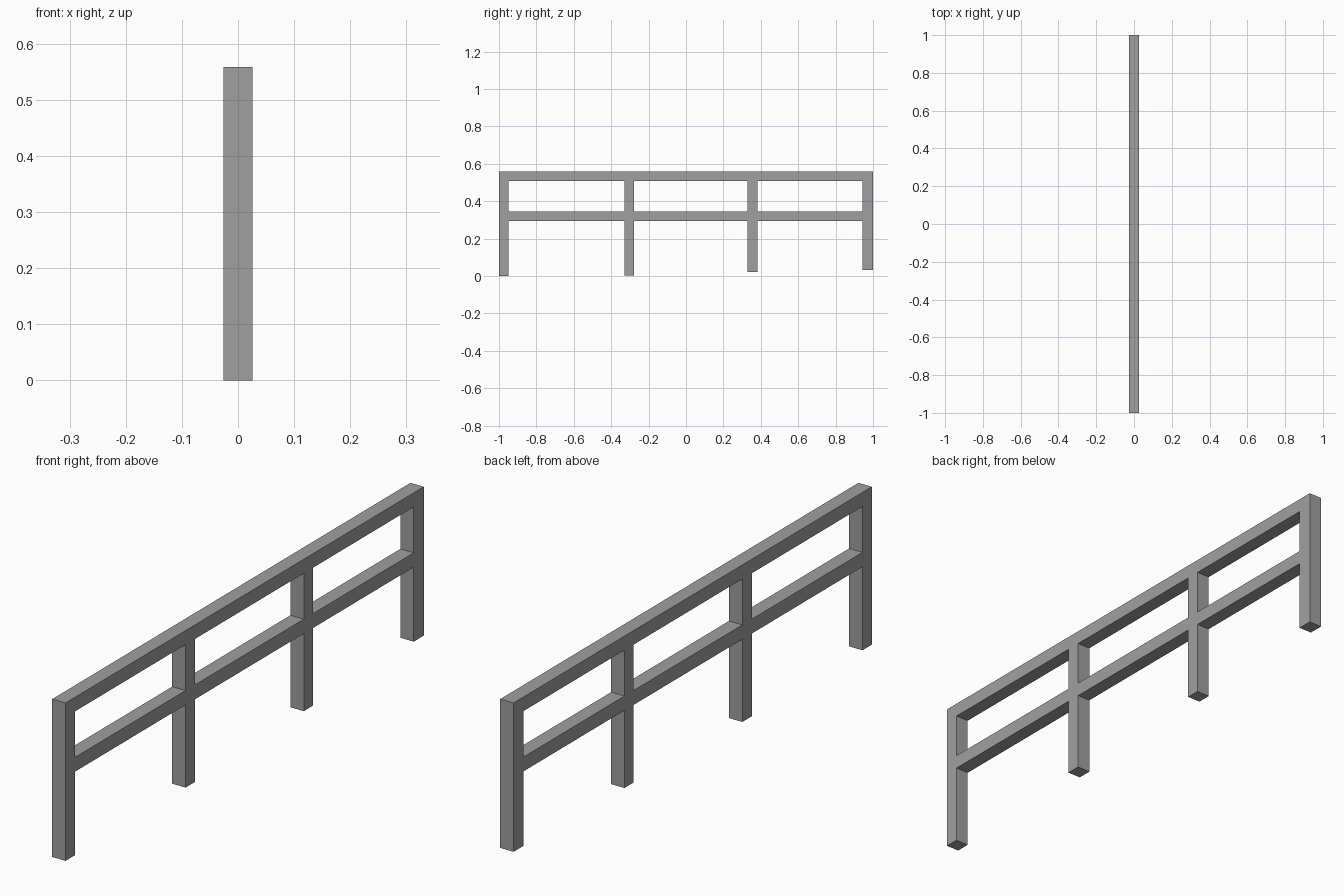
import bpy
import bmesh
from mathutils import Matrix, Vector

cube = bpy.data.objects.get("Cube")
if cube:
    bpy.data.objects.remove(cube, do_unlink=True)

# Single grey paint
GREY = (0.35, 0.35, 0.35, 1)
grey = bpy.data.materials.new("grey_paint")
grey.use_nodes = True
grey.diffuse_color = GREY
grey.node_tree.nodes["Principled BSDF"].inputs["Base Color"].default_value = GREY

WIDTH = 0.052


def beam(name, y0, y1, z0, z1):
    """Square-edged timber spanning the given y and z range."""
    bm = bmesh.new()
    bmesh.ops.create_cube(bm, size=1, matrix=Matrix.Diagonal((WIDTH, y1 - y0, z1 - z0, 1)))
    mesh = bpy.data.meshes.new(name)
    bm.to_mesh(mesh)
    bm.free()
    mesh.materials.append(grey)
    obj = bpy.data.objects.new(name, mesh)
    obj.location = Vector((0, (y0 + y1) / 2, (z0 + z1) / 2))
    bpy.context.collection.objects.link(obj)
    return obj


TOP, RAIL_UNDER = 0.558, 0.508
MID_LOW, MID_HIGH = 0.295, 0.346

# Posts: y start, y end, foot height (feet step up towards the back)
posts = [
    (-1.0, -0.948, 0.0),
    (-0.33, -0.277, 0.003),
    (0.33, 0.381, 0.021),
    (0.944, 1.0, 0.032),
]

# Handrail across the whole length
beam("top_rail", -1, 1, RAIL_UNDER, TOP)

# Posts under the handrail
for i, (y0, y1, foot) in enumerate(posts, 1):
    beam(f"post_{i}", y0, y1, foot, RAIL_UNDER)

# Middle rail pieces fitted between neighbouring posts
for i, (a, b) in enumerate(zip(posts, posts[1:]), 1):
    beam(f"middle_rail_{i}", a[1], b[0], MID_LOW, MID_HIGH)
